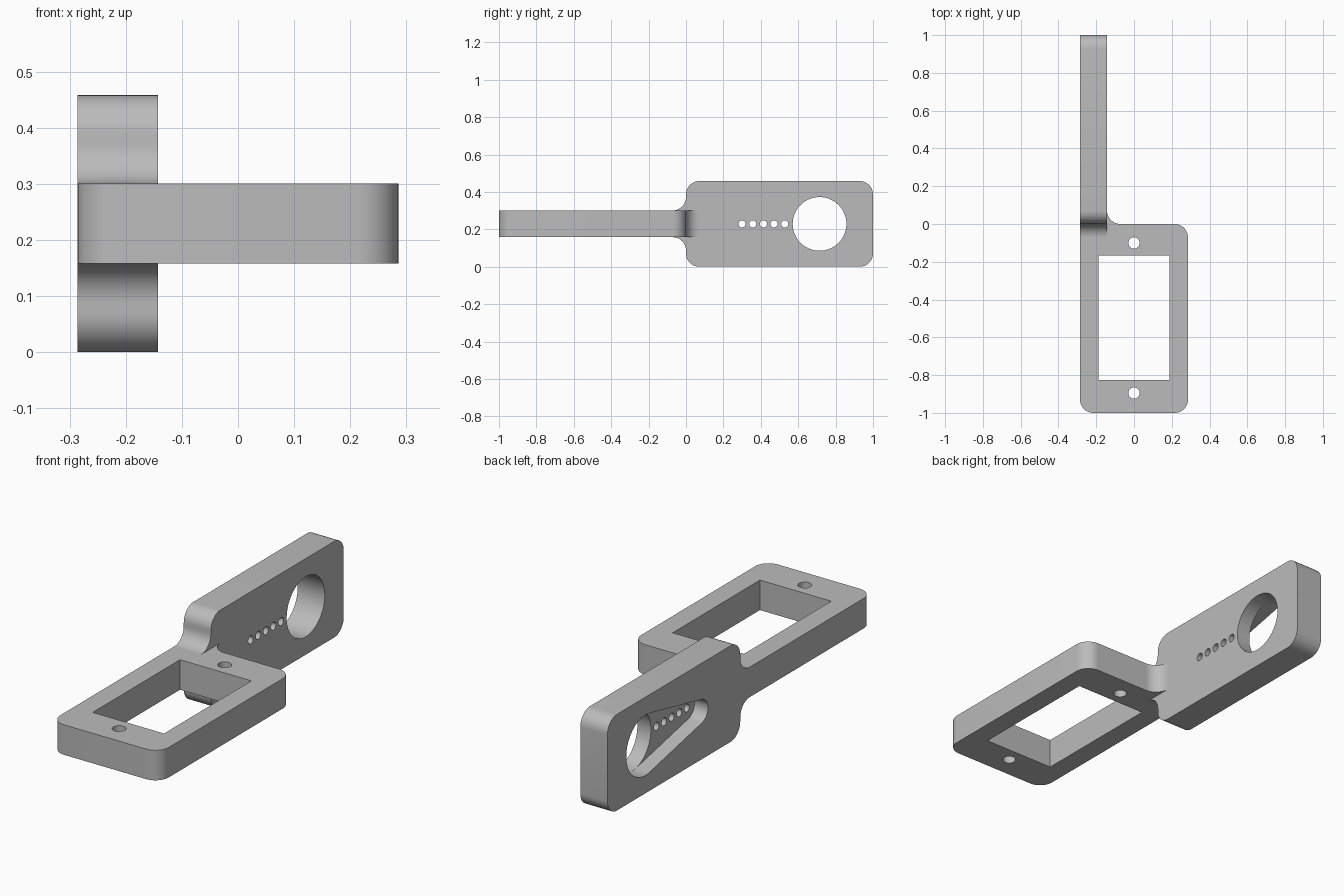
import bpy, bmesh, math
from mathutils import Vector

if "Cube" in bpy.data.objects:
    bpy.data.objects.remove(bpy.data.objects["Cube"], do_unlink=True)

W = 0.286            # half width of the frame
ARM = -0.143         # inner face of the arm
TOP = 0.458          # height of the arm
LOW, HIGH = 0.158, 0.301
MID = TOP / 2
R = 0.071            # corner radius

grey = bpy.data.materials.new("plain grey")
grey.use_nodes = True
grey.diffuse_color = (0.5, 0.5, 0.5, 1)
grey.node_tree.nodes["Principled BSDF"].inputs["Base Color"].default_value = (0.5, 0.5, 0.5, 1)


def rounded(corners, steps=10):
    """Outline from (u, v, radius) corners; works for convex and concave ones."""
    out = []
    for i, (u, v, r) in enumerate(corners):
        p = Vector((u, v))
        if not r:
            out.append(p)
            continue
        a = (Vector(corners[i - 1][:2]) - p).normalized()
        b = (Vector(corners[(i + 1) % len(corners)][:2]) - p).normalized()
        c = p + (a + b) * r      # all corners are right angles
        for k in range(steps + 1):
            t = k / steps * math.pi / 2
            out.append(c - b * r * math.cos(t) - a * r * math.sin(t))
    return out


def circle(u, v, r, n=48):
    return [Vector((u + r * math.cos(k * math.tau / n), v + r * math.sin(k * math.tau / n)))
            for k in range(n)]


def extrude(name, outline, axis, start, end):
    """Prism: outline in xy pushed along z, or in yz pushed along x."""
    place = (lambda p, d: (p.x, p.y, d)) if axis == "z" else (lambda p, d: (d, p.x, p.y))
    bm = bmesh.new()
    face = bm.faces.new([bm.verts.new(place(p, start)) for p in outline])
    moved = bmesh.ops.extrude_face_region(bm, geom=[face])["geom"]
    shift = Vector(place(Vector((0, 0)), end - start))
    bmesh.ops.translate(bm, verts=[g for g in moved if isinstance(g, bmesh.types.BMVert)], vec=shift)
    bmesh.ops.recalc_face_normals(bm, faces=bm.faces[:])
    mesh = bpy.data.meshes.new(name)
    bm.to_mesh(mesh)
    bm.free()
    mesh.materials.append(grey)
    obj = bpy.data.objects.new(name, mesh)
    bpy.context.collection.objects.link(obj)
    return obj


def combine(target, tool, operation):
    mod = target.modifiers.new(tool.name, "BOOLEAN")
    mod.object, mod.operation, mod.solver = tool, operation, "EXACT"
    bpy.context.view_layer.objects.active = target
    bpy.ops.object.modifier_apply(modifier=mod.name)
    bpy.data.objects.remove(tool, do_unlink=True)


# Flat frame, with a fillet running into the arm
bracket = extrude("bracket", rounded([
    (-W, -1, R), (W, -1, R), (W, 0, R), (ARM, 0, R), (ARM, 0.12, 0), (-W, 0.12, 0)]),
    "z", LOW, HIGH)

# Upright arm, with a filleted neck above and below the frame
arm = extrude("arm", rounded([
    (-0.1, LOW, 0), (0, LOW, R), (0, 0, R), (1, 0, R), (1, TOP, R),
    (0, TOP, R), (0, HIGH, R), (-0.1, HIGH, 0)]), "x", -W, ARM)
combine(bracket, arm, "UNION")

# Frame window and its two screw holes
window = [Vector(p) for p in ((-0.188, -0.825), (0.188, -0.825), (0.188, -0.168), (-0.188, -0.168))]
combine(bracket, extrude("window", window, "z", 0, 0.5), "DIFFERENCE")
for y in (-0.1, -0.895):
    combine(bracket, extrude("screw_hole", circle(0, y, 0.03), "z", 0, 0.5), "DIFFERENCE")

# Tapered pocket on the outer face: tangent outline around a big and a small circle
big, small, y_big, y_small = 0.144, 0.057, 0.714, 0.3
lean = math.acos((big - small) / (y_big - small - y_small + small))
pocket = []
for y, r, a0, a1 in ((y_big, big, lean - math.pi, math.pi - lean),
                     (y_small, small, math.pi - lean, math.pi + lean)):
    for k in range(33):
        a = a0 + (a1 - a0) * k / 32
        pocket.append(Vector((y + r * math.cos(a), MID + r * math.sin(a))))
combine(bracket, extrude("pocket", pocket, "x", -0.4, -W + 0.0715), "DIFFERENCE")

# Large through hole and the row of small holes
combine(bracket, extrude("shaft_hole", circle(y_big, MID, big - 0.0005, 64), "x", -0.5, 0), "DIFFERENCE")
for i in range(5):
    hole = circle(y_small + i * 0.057, MID, 0.019, 24)
    combine(bracket, extrude("small_hole", hole, "x", -0.5, 0), "DIFFERENCE")

bpy.ops.object.select_all(action="DESELECT")
bracket.select_set(True)
bpy.context.view_layer.objects.active = bracket
bpy.ops.object.shade_smooth_by_angle(angle=math.radians(30))
